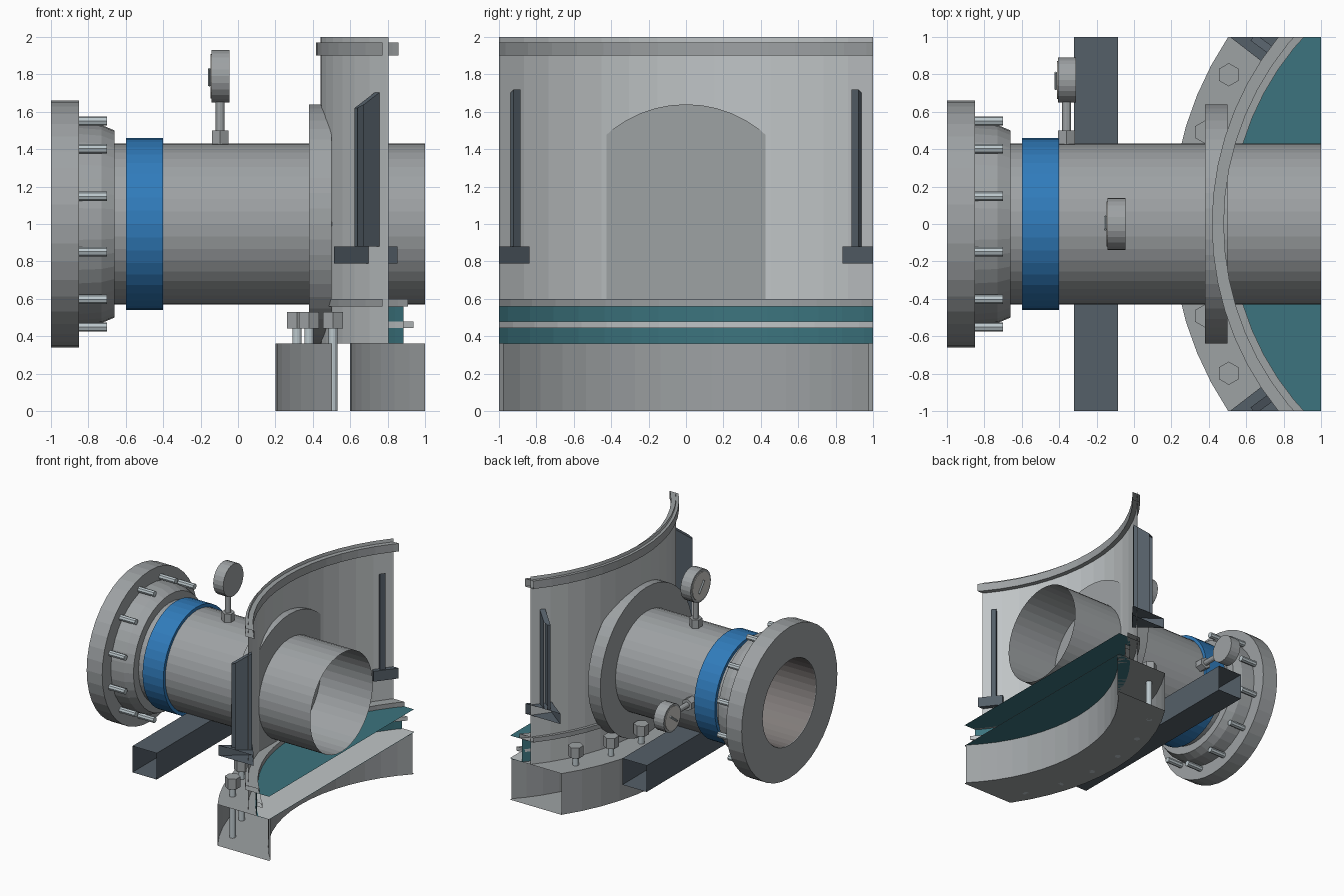
import bpy, bmesh
from math import sin, cos, radians, pi
from mathutils import Vector

if "Cube" in bpy.data.objects:
    bpy.data.objects.remove(bpy.data.objects["Cube"])

CX = 2.0                 # axis of the big tank shell (x), of which only a slice is shown
STEP = radians(5.625)    # facet angle of the shell


def material(name, rgb):
    m = bpy.data.materials.new(name)
    m.diffuse_color = (*rgb, 1)
    m.use_nodes = True
    m.node_tree.nodes["Principled BSDF"].inputs["Base Color"].default_value = m.diffuse_color
    return m


BLUE = material("blue_paint", (0.03, 0.20, 0.50))
TEAL = material("teal_sheet", (0.045, 0.175, 0.21))
DARK = material("dark_steel", (0.09, 0.115, 0.14))
BRIGHT = material("bright_steel", (0.50, 0.57, 0.60))
STEEL = material("grey_steel", (0.34, 0.36, 0.37))
PALE = material("pale_steel", (0.53, 0.56, 0.57))
BORE = material("bore_lining", (0.22, 0.20, 0.195))
DIAL = material("dial_face", (0.60, 0.59, 0.56))


def finish(name, bm, mat, crop=False):
    if crop:  # trim to the slice, leaving cut ends open
        for co, no in (((1, 0, 0), (1, 0, 0)), ((0, 1, 0), (0, 1, 0)), ((0, -1, 0), (0, -1, 0))):
            bmesh.ops.bisect_plane(bm, geom=bm.verts[:] + bm.edges[:] + bm.faces[:],
                                   plane_co=co, plane_no=no, clear_outer=True)
    bmesh.ops.recalc_face_normals(bm, faces=bm.faces[:])
    me = bpy.data.meshes.new(name)
    bm.to_mesh(me)
    bm.free()
    ob = bpy.data.objects.new(name, me)
    bpy.context.collection.objects.link(ob)
    me.materials.append(mat)
    return ob


def strips(bm, rows, closed_profile, closed_sweep):
    n, m = len(rows), len(rows[0])
    for i in range(n if closed_sweep else n - 1):
        for j in range(m if closed_profile else m - 1):
            a, b = rows[i], rows[(i + 1) % n]
            k = (j + 1) % m
            bm.faces.new((a[j], a[k], b[k], b[j]))


def shell(name, profile, closed=True, mat=STEEL):
    """Sweep an (r, z) profile around the tank axis and trim it."""
    bm = bmesh.new()
    rows = [[bm.verts.new((CX - r * cos(i * STEP), r * sin(i * STEP), z)) for r, z in profile]
            for i in range(-9, 10)]
    strips(bm, rows, closed, False)
    return finish(name, bm, mat, True)


def lathe_x(name, profile, closed=True, mat=STEEL, seg=40):
    """Revolve an (x, r) profile around the nozzle axis."""
    bm = bmesh.new()
    rows = [[bm.verts.new((x, r * sin(2 * pi * i / seg), 1 + r * cos(2 * pi * i / seg)))
             for x, r in profile] for i in range(seg)]
    strips(bm, rows, closed, True)
    return finish(name, bm, mat)


def rod(name, p, q, r, n=12, mat=STEEL):
    p, q = Vector(p), Vector(q)
    bm = bmesh.new()
    bmesh.ops.create_cone(bm, cap_ends=True, segments=n, radius1=r, radius2=r, depth=(q - p).length)
    bm.transform((q - p).to_track_quat('Z', 'Y').to_matrix().to_4x4())
    bmesh.ops.translate(bm, vec=(p + q) / 2, verts=bm.verts[:])
    return finish(name, bm, mat)


def radial_plate(name, deg, outline, half, mat=DARK):
    """Extrude an (r, z) outline sideways on a radial plane of the tank."""
    a = radians(deg)
    u, v = Vector((-cos(a), sin(a), 0)), Vector((sin(a), cos(a), 0))
    bm = bmesh.new()
    sides = [[bm.verts.new(Vector((CX, 0, z)) + u * r + v * s) for r, z in outline]
             for s in (-half, half)]
    strips(bm, sides, True, False)
    for s in sides:
        bm.faces.new(s)
    return finish(name, bm, mat, True)


def rect(a0, a1, b0, b1):
    return [(a0, b0), (a1, b0), (a1, b1), (a0, b1)]


# Tank wall, stiffening rings, floor and hollow foundation ring
shell("tank_wall", [(1.56, 0.36), (1.56, 2.0)], False, PALE)
shell("top_ring", rect(1.52, 1.584, 1.90, 1.97))
shell("lower_ring", rect(1.481, 1.584, 0.56, 0.60))
shell("floor_retainer_ring", rect(1.46, 1.5, 0.445, 0.48), True, PALE)
shell("floor_sheet", [(0.9, 0.36), (1.5, 0.36), (1.5, 0.56), (0.9, 0.56)], False, TEAL)
shell("floor_lining", [(0.9, 0.364), (1.49, 0.364)], False, PALE)
shell("foundation_ring", rect(1.40, 1.80, 0.0, 0.36))

# Anchor bolts through the foundation ring
for k in range(-3, 3):
    a = (2 * k + 1) * STEP
    x, y = CX - 1.693 * cos(a), 1.693 * sin(a)
    rod("anchor_bolt", (x, y, 0.0), (x, y, 0.45), 0.025, 12, BRIGHT)
    rod("anchor_nut", (x, y, 0.44), (x, y, 0.53), 0.062, 6)

# Tall side lugs on their seats
for s in (-1, 1):
    radial_plate("lug_seat", s * 37.6, rect(1.52, 1.81, 0.79, 0.88), 0.115)
    radial_plate("side_lug", s * 36.2, [(1.53, 0.88), (1.69, 0.88), (1.69, 1.62), (1.53, 1.72)], 0.022)

# Nozzle pipe, reinforcing pad, painted band and bolted flange
lathe_x("nozzle_pipe", [(-0.66, 0.43), (1.0, 0.43)], False)
rod("reinforcing_pad", (0.38, 0, 1), (0.5, 0, 1), 0.64, 48)
lathe_x("painted_band", rect(-0.60, -0.40, 0.432, 0.46), True, BLUE)
lathe_x("flange", [(-1, 0.37), (-1, 0.66), (-0.85, 0.66), (-0.85, 0.54), (-0.73, 0.53),
                   (-0.66, 0.50), (-0.66, 0.37)])
lathe_x("bore_lining", [(-0.995, 0.367), (0.37, 0.367)], False, BORE)
for k in range(12):
    a = radians(15 + 30 * k)
    y, z = 0.57 * sin(a), 1 + 0.57 * cos(a)
    rod("flange_bolt", (-0.86, y, z), (-0.70, y, z), 0.025, 8, BRIGHT)

# Hollow support beam crossing below the nozzle
bm = bmesh.new()
ends = [[bm.verts.new((x, y, z)) for x, z in rect(-0.32, -0.085, 0.42, 0.65)] for y in (-1, 1)]
strips(bm, ends, True, False)
finish("support_beam", bm, DARK)


# Pressure gauges: nut, stem, body, dial and needle
def gauge(x, d, r):
    d = Vector(d)
    at = lambda h, dx=0: Vector((x + dx, 0, 1)) + d * h
    side = Vector((0, d.z, -d.y))
    rod("gauge_nut", at(0.42), at(0.50), 0.052, 6)
    rod("gauge_stem", at(0.49), at(0.67), 0.024)
    c = 0.65 + r
    rod("gauge_body", at(c, -0.047), at(c, 0.05), r, 24)
    rod("gauge_dial", at(c, -0.052), at(c, -0.045), r * 0.85, 24, DIAL)
    rod("gauge_needle", at(c - 0.05, -0.058) + side * 0.04, at(c + 0.04, -0.058) - side * 0.03,
        0.008, 4, BRIGHT)


gauge(-0.095, (0, 0, 1), 0.14)
gauge(-0.36, (0, 1, 0), 0.12)
